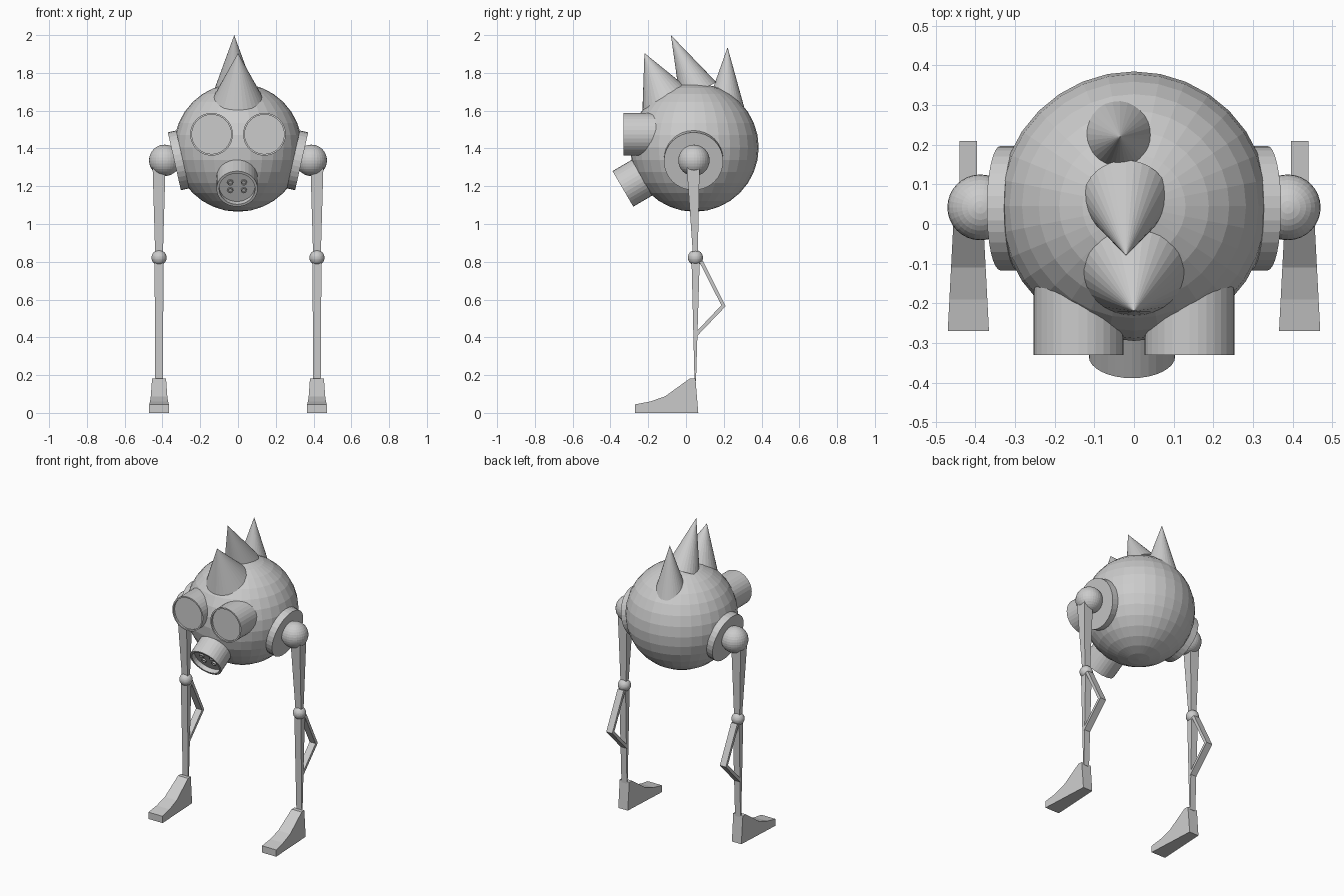
import bpy, bmesh, math
from mathutils import Vector

if "Cube" in bpy.data.objects:
    bpy.data.objects.remove(bpy.data.objects["Cube"])

grey = bpy.data.materials.new("plain grey")
grey.diffuse_color = (0.6, 0.6, 0.6, 1)
grey.use_nodes = True
grey.node_tree.nodes["Principled BSDF"].inputs["Base Color"].default_value = grey.diffuse_color


def finish(name, bm):
    bmesh.ops.recalc_face_normals(bm, faces=bm.faces)
    mesh = bpy.data.meshes.new(name)
    bm.to_mesh(mesh)
    bm.free()
    mesh.materials.append(grey)
    obj = bpy.data.objects.new(name, mesh)
    bpy.context.collection.objects.link(obj)
    return obj


def ball(name, centre, radius, u=32, v=16):
    bm = bmesh.new()
    bmesh.ops.create_uvsphere(bm, u_segments=u, v_segments=v, radius=radius)
    bmesh.ops.translate(bm, verts=bm.verts, vec=centre)
    return finish(name, bm)


def lathe(name, profile, origin, axis, n=32):
    """Spin (radius, height) points about an axis through origin."""
    bm = bmesh.new()
    rot = Vector((0, 0, 1)).rotation_difference(Vector(axis).normalized())
    rings = []
    for r, h in profile:
        count = n if r > 0 else 1
        rings.append([bm.verts.new(Vector(origin) + rot @ Vector(
            (r * math.cos(2 * math.pi * i / n), r * math.sin(2 * math.pi * i / n), h)))
            for i in range(count)])
    for a, b in zip(rings, rings[1:]):
        for i in range(n):
            j = (i + 1) % n
            if len(a) == 1:
                bm.faces.new((a[0], b[i], b[j]))
            elif len(b) == 1:
                bm.faces.new((a[i], a[j], b[0]))
            else:
                bm.faces.new((a[i], a[j], b[j], b[i]))
    for ring in (rings[0], rings[-1]):
        if len(ring) > 1:
            bm.faces.new(ring)
    return finish(name, bm)


def cup(name, r, inner, depth, length, origin, axis, n=32):
    """Cylinder with a thin rim around a recessed front face."""
    return lathe(name, [(r, -length), (r, 0), (inner, 0), (inner, -depth)], origin, axis, n)


def bar(name, top, bottom, top_half, bottom_half):
    """Four-sided tapered bar between two points."""
    bm = bmesh.new()
    ends = []
    for p, (hx, hy) in ((top, top_half), (bottom, bottom_half)):
        ends.append([bm.verts.new((p[0] + sx * hx, p[1] + sy * hy, p[2]))
                     for sx, sy in ((-1, -1), (1, -1), (1, 1), (-1, 1))])
    for ring in ends:
        bm.faces.new(ring)
    for i in range(4):
        j = (i + 1) % 4
        bm.faces.new((ends[0][i], ends[0][j], ends[1][j], ends[1][i]))
    return finish(name, bm)


def slab(name, outline, x, half):
    """Side outline (y, z) widened across x; half gives the half width at y."""
    bm = bmesh.new()
    sides = [[bm.verts.new((x + s * half(y), y, z)) for y, z in outline] for s in (-1, 1)]
    for side in sides:
        bm.faces.new(side)
    n = len(outline)
    for i in range(n):
        j = (i + 1) % n
        bm.faces.new((sides[0][i], sides[0][j], sides[1][j], sides[1][i]))
    return finish(name, bm)


# Body
ball("body", (0, 0.045, 1.405), 0.34)

# Head spikes: tip, lean angle, length, half angle
for name, tip, lean, length, half in (
        ("front_spike", (0, -0.22, 1.905), 24.5, 0.27, 26.5),
        ("middle_spike", (-0.02, -0.08, 2.0), 26, 0.33, 18),
        ("back_spike", (-0.035, 0.22, 1.936), -2, 0.34, 17.5)):
    a = math.radians(lean)
    axis = (0, -math.sin(a), math.cos(a))
    lathe(name, [(length * math.tan(math.radians(half)), -length), (0, 0)], tip, axis)

# Snout with four small vents on its recessed face
snout_axis = Vector((0, -0.863, -0.505)).normalized()
snout_front = Vector((-0.005, -0.334, 1.186))
snout_up = Vector((0, -0.505, 0.863)).normalized()
cup("snout", 0.109, 0.095, 0.03, 0.25, snout_front, snout_axis)
for sx in (-1, 1):
    for sz in (-1, 1):
        spot = snout_front - snout_axis * 0.022 + Vector((sx * 0.036, 0, 0)) + snout_up * sz * 0.024
        cup("snout_vent", 0.016, 0.010, 0.007, 0.012, spot, snout_axis, 16)

foot_side = [(-0.27, 0), (-0.27, 0.045), (-0.19, 0.06), (-0.11, 0.088),
             (0.02, 0.182), (0.05, 0.182), (0.065, 0)]
strut_side = [(0.07, 0.80), (0.09, 0.805), (0.21, 0.565), (0.055, 0.403),
              (0.055, 0.43), (0.187, 0.57)]

for side, s in (("left", -1), ("right", 1)):
    # Goggle eyes
    cup(side + "_eye", 0.113, 0.104, 0.012, 0.2, (s * 0.14, -0.33, 1.475), (0, -1, 0))
    # Hip disc and joint
    lathe(side + "_hip_disc", [(0.157, -0.045), (0.157, 0)],
          (s * 0.337, 0.04, 1.332), (s * 0.975, 0, -0.22))
    ball(side + "_hip_joint", (s * 0.388, 0.042, 1.337), 0.083)
    # Leg
    x = s * 0.418
    bar(side + "_upper_leg", (x, 0.038, 1.30), (x, 0.05, 0.82), (0.034, 0.034), (0.02, 0.012))
    ball(side + "_knee", (x, 0.05, 0.822), 0.04)
    bar(side + "_lower_leg", (x, 0.051, 0.82), (x, 0.049, 0.17), (0.024, 0.022), (0.02, 0.004))
    slab(side + "_strut", strut_side, x, lambda y: 0.022)
    # Foot, narrower at the heel
    slab(side + "_foot", foot_side, x, lambda y: 0.052 - (y + 0.27) * 0.052)
